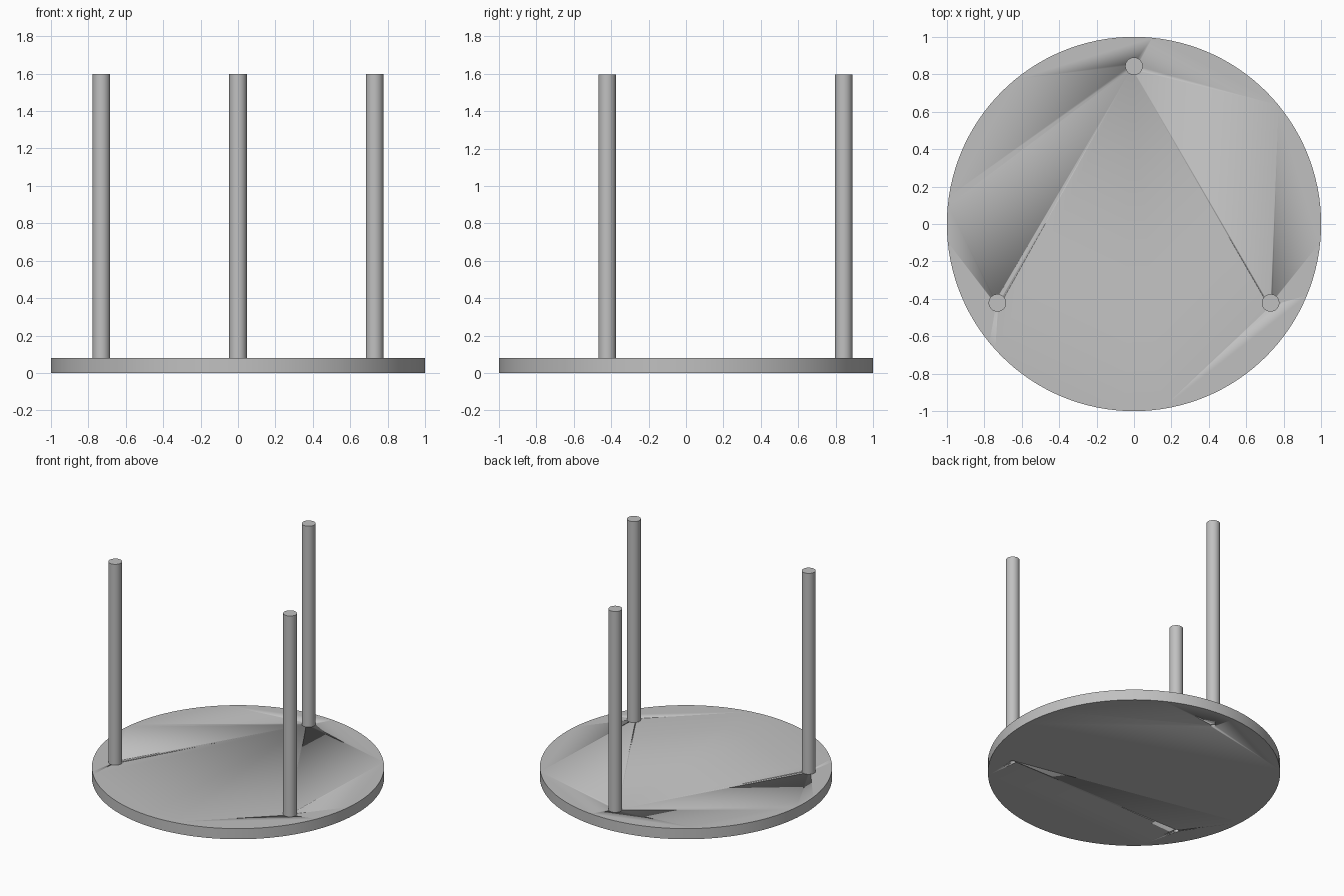
import bpy, math

if "Cube" in bpy.data.objects:
    bpy.data.objects.remove(bpy.data.objects["Cube"])

PLATE_H, TOP_Z = 0.08, 1.597
LEG_RING, LEG_R, HOLE_R = 0.843, 0.047, 0.018

grey = bpy.data.materials.new("light_grey")
grey.diffuse_color = (0.53, 0.53, 0.53, 1)
grey.use_nodes = True
grey.node_tree.nodes["Principled BSDF"].inputs["Base Color"].default_value = grey.diffuse_color


def cylinder(name, r, z0, z1, x=0, y=0, sides=48):
    bpy.ops.mesh.primitive_cylinder_add(vertices=sides, radius=r, depth=z1 - z0,
                                        location=(x, y, (z0 + z1) / 2))
    ob = bpy.context.object
    ob.name = name
    ob.data.materials.append(grey)
    bpy.ops.object.shade_smooth_by_angle(angle=math.radians(30))
    return ob


# round base plate
plate = cylinder("base_plate", 1.0, 0, PLATE_H, sides=128)

# three posts, each above a screw hole drilled through the plate
for name, deg in (("back_post", 90), ("left_post", 210), ("right_post", 330)):
    x = LEG_RING * math.cos(math.radians(deg))
    y = LEG_RING * math.sin(math.radians(deg))
    cylinder(name, LEG_R, PLATE_H, TOP_Z, x, y)
    cutter = cylinder(name + "_hole_cutter", HOLE_R, -0.05, PLATE_H + 0.05, x, y, 24)
    cutter.hide_render = True
    cutter.hide_set(True)
    cut = plate.modifiers.new(name + "_hole", 'BOOLEAN')
    cut.operation = 'DIFFERENCE'
    cut.solver = 'EXACT'
    cut.object = cutter
